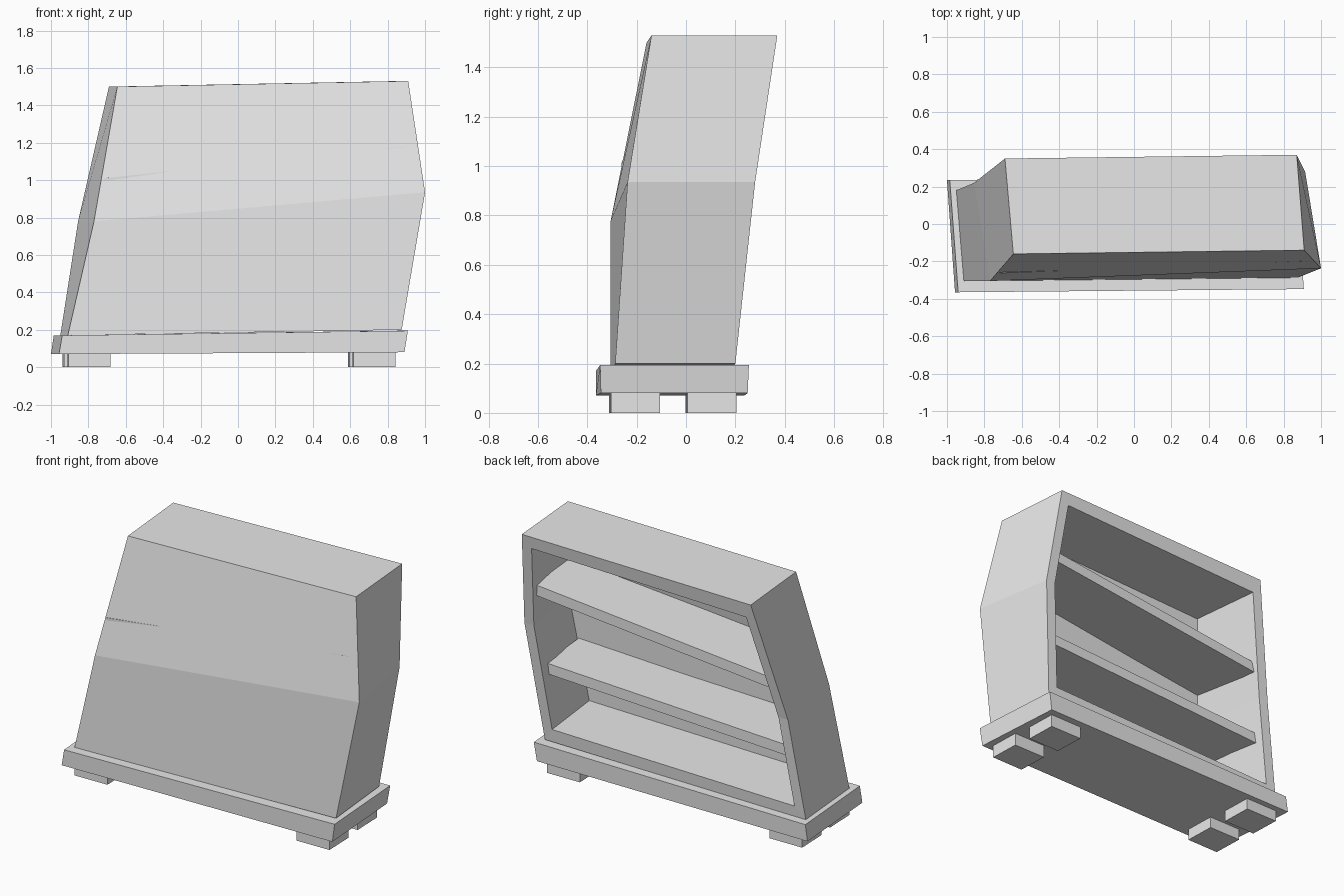
import bpy
import bmesh
from mathutils import Vector

cube = bpy.data.objects.get("Cube")
if cube:
    bpy.data.objects.remove(cube, do_unlink=True)

grey = bpy.data.materials.new("plain_grey")
grey.use_nodes = True
grey.diffuse_color = (0.8, 0.8, 0.8, 1)
grey.node_tree.nodes["Principled BSDF"].inputs["Base Color"].default_value = (0.8, 0.8, 0.8, 1)


def make(name, points, faces):
    """Flat-shaded object from corner points and face index lists."""
    bm = bmesh.new()
    verts = [bm.verts.new(p) for p in points]
    for f in faces:
        bm.faces.new([verts[i] for i in f])
    bmesh.ops.recalc_face_normals(bm, faces=bm.faces)
    mesh = bpy.data.meshes.new(name)
    bm.to_mesh(mesh)
    bm.free()
    mesh.materials.append(grey)
    obj = bpy.data.objects.new(name, mesh)
    bpy.context.collection.objects.link(obj)
    return obj


def slab(name, bottom, top):
    """Crooked box between two four-cornered rings."""
    sides = [(i, (i + 1) % 4, (i + 1) % 4 + 4, i + 4) for i in range(4)]
    return make(name, bottom + top, [(0, 1, 2, 3), (4, 5, 6, 7)] + sides)


# Cabinet rings: front -x, front +x, back +x, back -x
outer = [
    [(-0.91, -0.305, 0.17), (0.875, -0.287, 0.20), (0.83, 0.20, 0.20), (-0.95, 0.18, 0.17)],
    [(-0.77, -0.305, 0.78), (1.0, -0.237, 0.935), (0.915, 0.28, 0.935), (-0.855, 0.22, 0.78)],
    [(-0.645, -0.16, 1.50), (0.91, -0.14, 1.53), (0.87, 0.37, 1.53), (-0.69, 0.35, 1.50)],
]
outer = [[Vector(p) for p in ring] for ring in outer]

# Hollow: pull every ring in by the wall thickness, leaving the back open
wall, panel = 0.065, 0.055
inner = []
for ring, pull in zip(outer, (0.11, 0, 0.13)):
    hollow = []
    for i, p in enumerate(ring):
        q = p.lerp(outer[1][i], pull)
        q.x += wall if i in (0, 3) else -wall
        q.y += panel if i < 2 else 0
        hollow.append(q)
    inner.append(hollow)

points = [p for ring in outer + inner for p in ring]
faces = []
for shell in (0, 12):
    faces += [[shell + i for i in range(4)], [shell + 8 + i for i in range(4)]]
    for low in (shell, shell + 4):
        for a, b in ((0, 1), (1, 2), (3, 0)):
            faces.append((low + a, low + b, low + b + 4, low + a + 4))
# Rim around the open back
rim = [2, 6, 10, 11, 7, 3]
for a, b in zip(rim, rim[1:] + rim[:1]):
    faces.append((a, b, b + 12, a + 12))
make("cabinet", points, faces)


def shelf(name, left_x, right_x, front, back, left_z, right_z, thick=0.065):
    ring = [(left_x + 0.04, front[0], left_z), (right_x + 0.04, front[1], right_z),
            (right_x, back[1], right_z), (left_x, back[0], left_z)]
    slab(name, [(x, y, z - thick) for x, y, z in ring], ring)


# Sloping shelves, ending inside the side walls
shelf("upper_shelf", -0.76, 0.86, (-0.262, -0.199), (0.22, 0.26), 1.01, 1.18)
shelf("lower_shelf", -0.85, 0.84, (-0.27, -0.22), (0.15, 0.175), 0.58, 0.665)

# Plinth
slab("base",
     [(-0.957, -0.365, 0.07), (0.89, -0.345, 0.08), (0.85, 0.25, 0.08), (-1.0, 0.235, 0.07)],
     [(-0.94, -0.365, 0.17), (0.908, -0.348, 0.195), (0.868, 0.255, 0.195), (-0.985, 0.235, 0.17)])

# Feet
for name, x, y in (("front_right_foot", -0.795, -0.21), ("front_left_foot", 0.728, -0.205),
                   ("back_right_foot", -0.82, 0.1), ("back_left_foot", 0.705, 0.105)):
    corners = [(-0.11, -0.102), (0.113, -0.098), (0.107, 0.1), (-0.117, 0.098)]
    slab(name, [(x + a, y + b, 0.0) for a, b in corners],
         [(x + a, y + b, 0.09) for a, b in corners])
